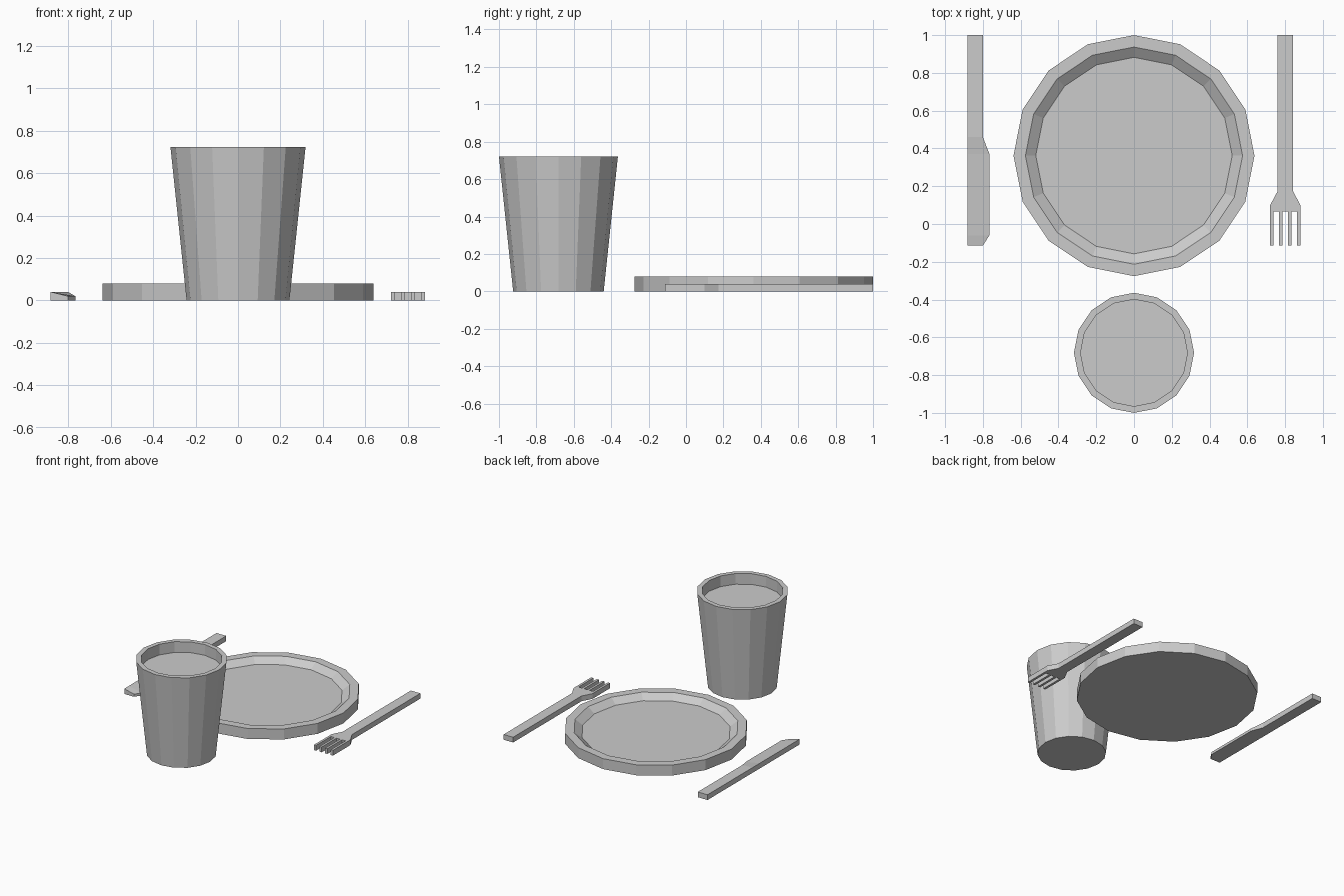
import bpy, bmesh, math

cube = bpy.data.objects.get("Cube")
if cube:
    bpy.data.objects.remove(cube, do_unlink=True)

SIDES = 16
THICK = 0.04

# One plain grey for everything
grey = bpy.data.materials.new("plain grey")
grey.use_nodes = True
colour = (0.6, 0.6, 0.6, 1.0)
grey.diffuse_color = colour
grey.node_tree.nodes["Principled BSDF"].inputs["Base Color"].default_value = colour


def finish(name, bm, location=(0, 0, 0)):
    """Turn a bmesh into a flat shaded object."""
    bmesh.ops.recalc_face_normals(bm, faces=bm.faces[:])
    mesh = bpy.data.meshes.new(name)
    bm.to_mesh(mesh)
    bm.free()
    mesh.materials.append(grey)
    obj = bpy.data.objects.new(name, mesh)
    obj.location = location
    bpy.context.collection.objects.link(obj)
    return obj


def loft(name, rings, location=(0, 0, 0)):
    """Join a series of closed rings and cap both ends."""
    bm = bmesh.new()
    loops = [[bm.verts.new(p) for p in ring] for ring in rings]
    for a, b in zip(loops, loops[1:]):
        for i in range(len(a)):
            j = (i + 1) % len(a)
            bm.faces.new((a[i], a[j], b[j], b[i]))
    bm.faces.new(loops[0])
    bm.faces.new(loops[-1])
    return finish(name, bm, location)


def circle(radius, z):
    angles = [math.tau * i / SIDES for i in range(SIDES)]
    return [(radius * math.cos(a), radius * math.sin(a), z) for a in angles]


# Plate: straight outer wall, flat rim, sloped inner wall
plate_profile = [(0.638, 0), (0.638, 0.08), (0.575, 0.08), (0.52, 0.04)]
loft("plate", [circle(r, z) for r, z in plate_profile], (0, 0.362, 0))

# Cup: tapered wall, flat rim, filled to just below the rim
cup_profile = [(0.242, 0), (0.318, 0.722), (0.283, 0.722), (0.283, 0.64)]
loft("cup", [circle(r, z) for r, z in cup_profile], (0, -0.682, 0))

# Knife: square handle, blade thinning toward its cutting edge
# (y, cutting edge x, cutting edge height)
knife_stations = [(1.0, -0.80, THICK), (0.46, -0.80, THICK), (0.37, -0.765, 0.02),
                  (-0.06, -0.765, 0.02), (-0.113, -0.80, 0.02)]
loft("knife", [[(-0.882, y, 0), (x, y, 0), (x, y, h), (-0.882, y, THICK)]
               for y, x, h in knife_stations])

# Fork: outline with four tines, extruded upward
half, tine, pitch = 0.08, 0.018, 0.0473
outline = [(0.04, 1.0), (-0.04, 1.0), (-0.04, 0.175), (-half, 0.10)]
for i in range(4):
    left = -half + i * pitch
    right = left + tine
    if i > 0:
        outline.append((left, 0.066))
    outline += [(left, -0.113), (right, -0.113)]
    if i < 3:
        outline.append((right, 0.066))
outline += [(half, 0.10), (0.04, 0.175)]
loft("fork", [[(x, y, z) for x, y in outline] for z in (0, THICK)], (0.801, 0, 0))
